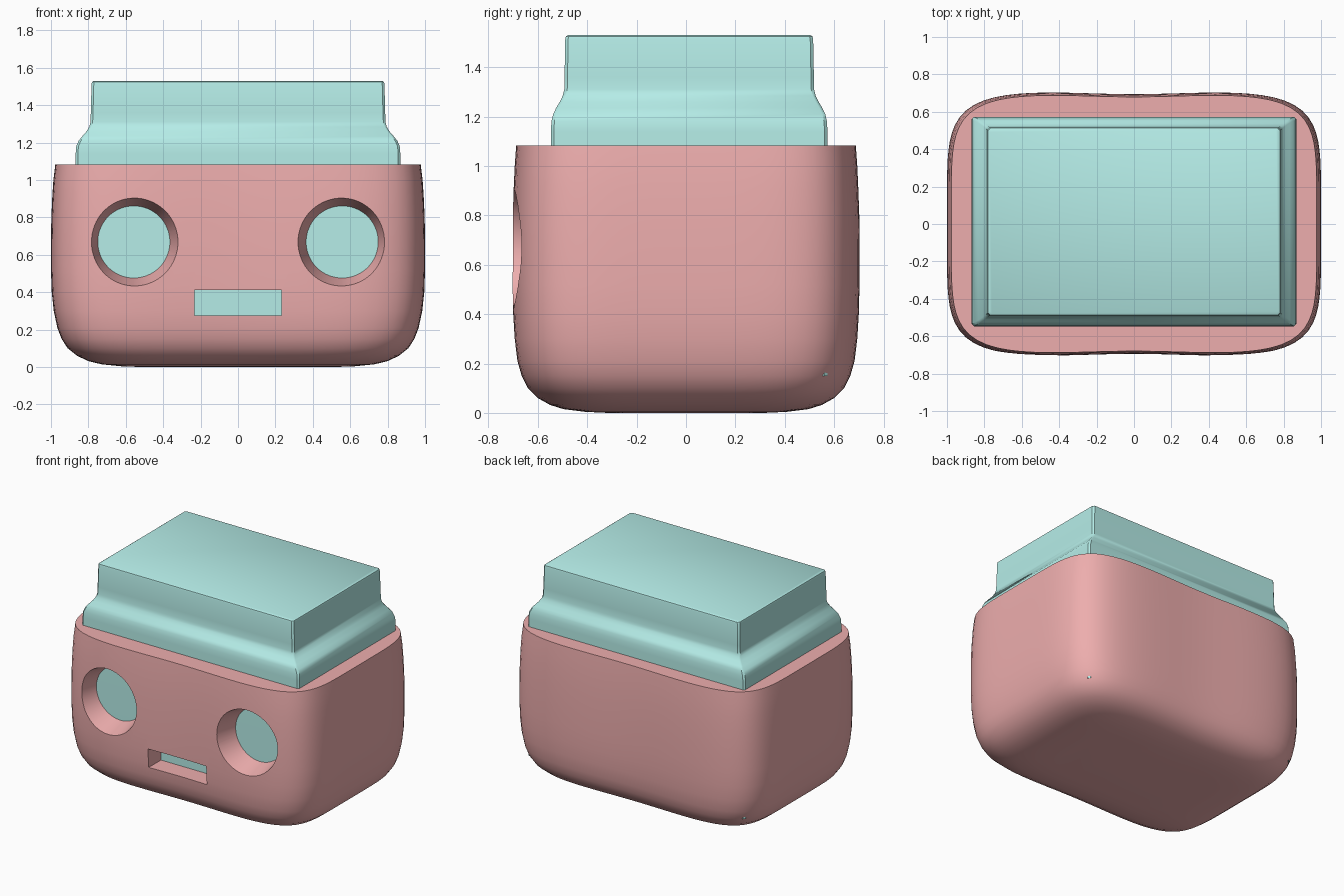
import bpy, bmesh
from math import cos, sin, pi, radians, exp

if "Cube" in bpy.data.objects:
    bpy.data.objects.remove(bpy.data.objects["Cube"])


def material(name, color):
    m = bpy.data.materials.new(name)
    m.diffuse_color = color
    m.use_nodes = True
    m.node_tree.nodes["Principled BSDF"].inputs["Base Color"].default_value = m.diffuse_color
    return m


red = material("coral_red", (0.85, 0.42, 0.42, 1))
teal = material("teal", (0.46, 0.84, 0.80, 1))


def loft(name, rings, mat=None):
    """Skin a stack of equal-length point rings and cap both ends."""
    bm = bmesh.new()
    loops = [[bm.verts.new(p) for p in ring] for ring in rings]
    n = len(loops[0])
    for a, b in zip(loops, loops[1:]):
        for i in range(n):
            j = (i + 1) % n
            bm.faces.new((a[i], a[j], b[j], b[i]))
    bm.faces.new(loops[0][::-1])
    bm.faces.new(loops[-1])
    bmesh.ops.recalc_face_normals(bm, faces=bm.faces)
    me = bpy.data.meshes.new(name)
    bm.to_mesh(me)
    bm.free()
    ob = bpy.data.objects.new(name, me)
    bpy.context.collection.objects.link(ob)
    if mat:
        me.materials.append(mat)
    return ob


def activate(ob):
    bpy.ops.object.select_all(action='DESELECT')
    ob.select_set(True)
    bpy.context.view_layer.objects.active = ob


def smooth(ob, angle=30):
    activate(ob)
    bpy.ops.object.shade_smooth_by_angle(angle=radians(angle))


def squircle(z, hx, hy, n=128, p=5.4):
    """Rounded rectangle with a slight waist in the long sides."""
    pts = []
    for i in range(n):
        t = 2 * pi * (i + 0.5) / n
        c, s = cos(t), sin(t)
        r = (abs(c) ** p + abs(s) ** p) ** (-1 / p)
        x = hx * r * c
        pts.append((x, hy * r * s * (1 - 0.018 * exp(-(x / 0.35) ** 2)), z))
    return pts


def rect(z, hx, hy, cy=0.013, c=0.012):
    """Rectangle with tiny chamfered corners."""
    q = [(hx, hy - c), (hx - c, hy), (c - hx, hy), (-hx, hy - c),
         (-hx, c - hy), (c - hx, -hy), (hx - c, -hy), (hx, c - hy)]
    return [(x, y + cy, z) for x, y in q]


# Outer tub: soft bottom, flat sharp top
tub_profile = [(0.0, 0.50, 0.32), (0.004, 0.62, 0.41), (0.015, 0.73, 0.50),
               (0.032, 0.80, 0.555), (0.06, 0.86, 0.605), (0.10, 0.91, 0.645),
               (0.15, 0.943, 0.67), (0.21, 0.966, 0.687), (0.30, 0.985, 0.698),
               (0.40, 0.996, 0.704), (0.52, 1.0, 0.707), (0.66, 1.0, 0.707),
               (0.80, 0.998, 0.706), (0.91, 0.993, 0.702), (1.0, 0.987, 0.698),
               (1.083, 0.977, 0.692)]
tub = loft("tub", [squircle(*r) for r in tub_profile], red)

# Cutters: two tapered eye holes and a mouth slot
cutters = []
for side in (-1, 1):
    rings = [[(side * 0.557 + r * cos(2 * pi * i / 64), y,
               0.669 + r * sin(2 * pi * i / 64)) for i in range(64)]
             for y, r in ((-0.80, 0.264), (-0.48, 0.174))]
    cutters.append(loft("eye_cutter", rings))
cutters.append(loft("mouth_cutter", [
    [(-0.233, y, 0.275), (0.233, y, 0.275), (0.233, y, 0.412), (-0.233, y, 0.412)]
    for y in (-0.80, -0.48)]))
for cutter in cutters:
    cutter.hide_render = True
    mod = tub.modifiers.new("cut", 'BOOLEAN')
    mod.operation = 'DIFFERENCE'
    mod.solver = 'EXACT'
    mod.object = cutter
    activate(tub)
    bpy.ops.object.modifier_apply(modifier=mod.name)
    bpy.data.objects.remove(cutter)
smooth(tub)

# Inner block: seen through the holes, stepping in above the rim
block_profile = [(0.15, 0.868, 0.56), (1.14, 0.868, 0.56), (1.18, 0.865, 0.558),
                 (1.21, 0.852, 0.551), (1.235, 0.832, 0.539), (1.26, 0.810, 0.524),
                 (1.285, 0.795, 0.512), (1.31, 0.789, 0.506), (1.36, 0.787, 0.505),
                 (1.515, 0.783, 0.502), (1.525, 0.780, 0.499), (1.53, 0.772, 0.491)]
block = loft("inner_block", [rect(*r) for r in block_profile], teal)
smooth(block, 40)
